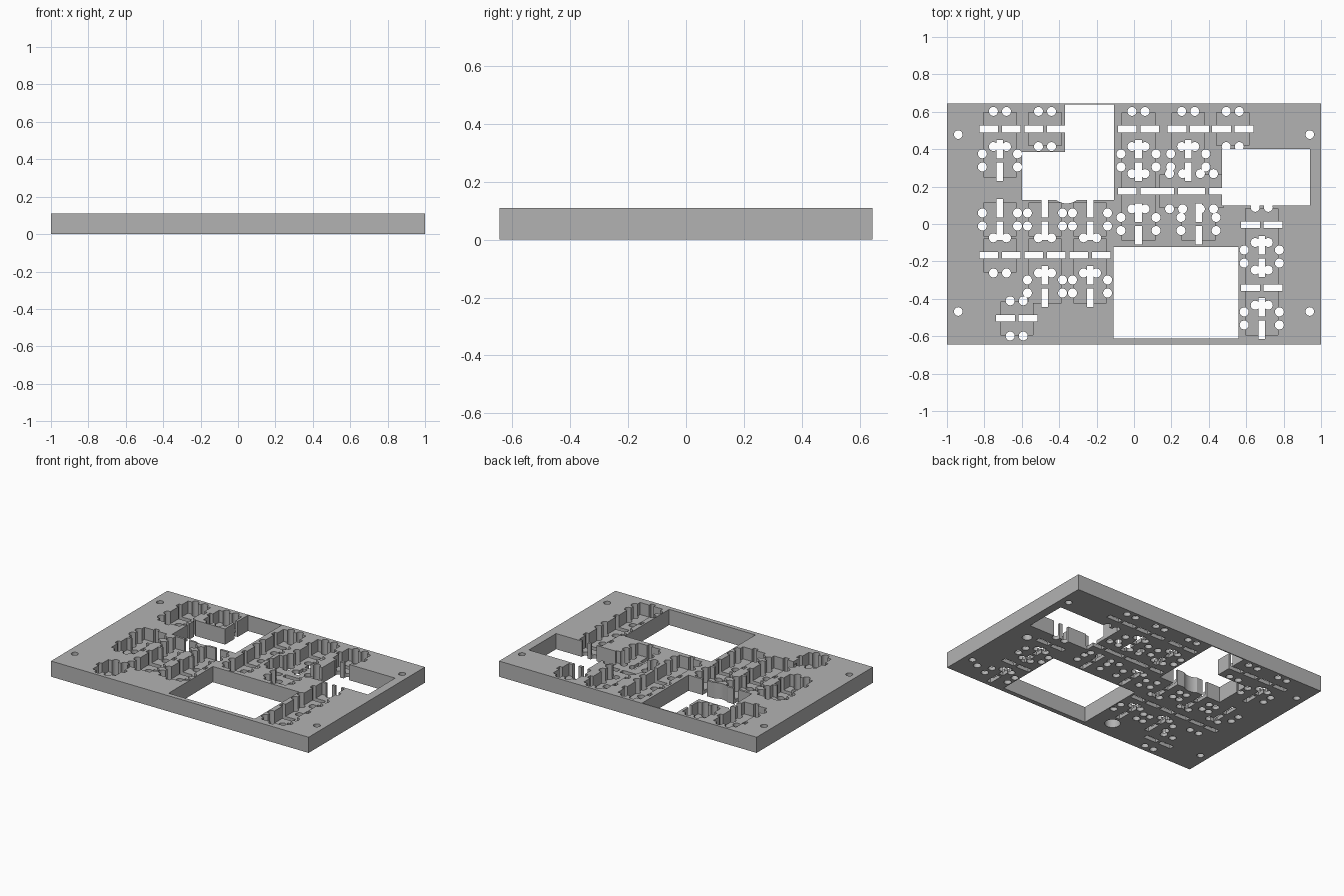
import bpy, bmesh
from mathutils import Matrix

cube = bpy.data.objects.get("Cube")
if cube:
    bpy.data.objects.remove(cube)

WIDTH, DEPTH, THICK = 2.0, 1.29, 0.11
FLOOR = 0.025              # material left under each pocket
LOW, HIGH = -0.05, 0.16    # range of a through cut

grey = bpy.data.materials.new("plate grey")
grey.use_nodes = True
colour = (0.45, 0.45, 0.45, 1)
grey.diffuse_color = colour
grey.node_tree.nodes["Principled BSDF"].inputs["Base Color"].default_value = colour


def box(bm, x0, x1, y0, y1, z0, z1):
    place = Matrix.Translation(((x0 + x1) / 2, (y0 + y1) / 2, (z0 + z1) / 2))
    size = Matrix.Diagonal((x1 - x0, y1 - y0, z1 - z0, 1))
    bmesh.ops.create_cube(bm, size=1, matrix=place @ size)


def cylinder(bm, x, y, r, z0=LOW, z1=HIGH, sides=24):
    bmesh.ops.create_cone(bm, cap_ends=True, segments=sides, radius1=r, radius2=r,
                          depth=z1 - z0, matrix=Matrix.Translation((x, y, (z0 + z1) / 2)))


def make_object(name, bm):
    mesh = bpy.data.meshes.new(name)
    bm.to_mesh(mesh)
    bm.free()
    mesh.materials.append(grey)
    obj = bpy.data.objects.new(name, mesh)
    bpy.context.collection.objects.link(obj)
    return obj


def cut(target, name, bm):
    cutter = make_object(name, bm)
    cutter.hide_render = True
    mod = target.modifiers.new(name, "BOOLEAN")
    mod.operation = "DIFFERENCE"
    mod.solver = "EXACT"
    mod.use_self = True
    mod.object = cutter
    bpy.context.view_layer.objects.active = target
    bpy.ops.object.modifier_apply(modifier=name)
    bpy.data.objects.remove(cutter)


# Holder positions: slots running along x, and slots running along y
COL_A, COL_B, COL_C, COL_D, COL_E = -0.717, -0.476, -0.235, 0.024, 0.683
along_x = [(x, 0.508) for x in (COL_A, COL_B, COL_D, 0.29, 0.528)]
along_x += [(x, 0.175) for x in (COL_D, 0.225, 0.39)]
along_x += [(x, -0.168) for x in (COL_A, COL_B, COL_C)]
along_x += [(-0.627, -0.505), (COL_E, -0.005), (COL_E, -0.34)]
along_y = [(x, 0.34) for x in (COL_A, COL_D, 0.29)]
along_y += [(x, 0.024) for x in (COL_A, COL_B, COL_C)]
along_y += [(x, 0) for x in (COL_D, 0.345)]
along_y += [(x, -0.334) for x in (COL_B, COL_C)]
along_y += [(COL_E, -0.174), (COL_E, -0.505)]

pockets, slots, rounds = bmesh.new(), bmesh.new(), bmesh.new()


def holder(x, y, turned):
    """Square pocket with two slots and four finger holes."""
    h = 0.0875
    box(pockets, x - h, x + h, y - h, y + h, FLOOR, HIGH)
    for s in (-1, 1):
        a, b = (0.06 * s, 0) if not turned else (0, 0.06 * s)
        w, d = (0.05, 0.0175) if not turned else (0.0175, 0.05)
        box(slots, x + a - w, x + a + w, y + b - d, y + b + d, LOW, HIGH)
        for t in (-1, 1):
            a, b = (0.035 * s, 0.094 * t)
            if turned:
                a, b = b, a
            cylinder(rounds, x + a, y + b, 0.024)


for x, y in along_x:
    holder(x, y, False)
for x, y in along_y:
    holder(x, y, True)

# Corner screw holes
for x in (-0.94, 0.94):
    for y in (-0.468, 0.478):
        cylinder(rounds, x, y, 0.023)

# Large openings, one with a rounded bulge in its front wall
openings = bmesh.new()
box(openings, -0.60, -0.108, 0.127, 0.385, LOW, HIGH)
box(openings, -0.37, -0.108, 0.30, 0.638, LOW, HIGH)
box(openings, 0.47, 0.94, 0.098, 0.40, LOW, HIGH)
box(openings, -0.11, 0.56, -0.613, -0.122, LOW, HIGH)
cylinder(openings, -0.36, 0.205, 0.095, sides=48)

# Blind recesses in the underside
recesses = bmesh.new()
for x, y, r in ((0.857, -0.028, 0.032), (-0.254, -0.514, 0.05), (0.871, -0.503, 0.025)):
    cylinder(recesses, x, y, r, LOW, 0.07)

base = bmesh.new()
box(base, -WIDTH / 2, WIDTH / 2, -DEPTH / 2, DEPTH / 2, 0, THICK)
plate = make_object("mounting_plate", base)
cut(plate, "pocket_cutter", pockets)
cut(plate, "slot_cutter", slots)
cut(plate, "round_cutter", rounds)
cut(plate, "opening_cutter", openings)
cut(plate, "recess_cutter", recesses)

bpy.ops.object.select_all(action="DESELECT")
plate.select_set(True)
bpy.context.view_layer.objects.active = plate
bpy.ops.object.shade_smooth_by_angle(angle=0.5)
